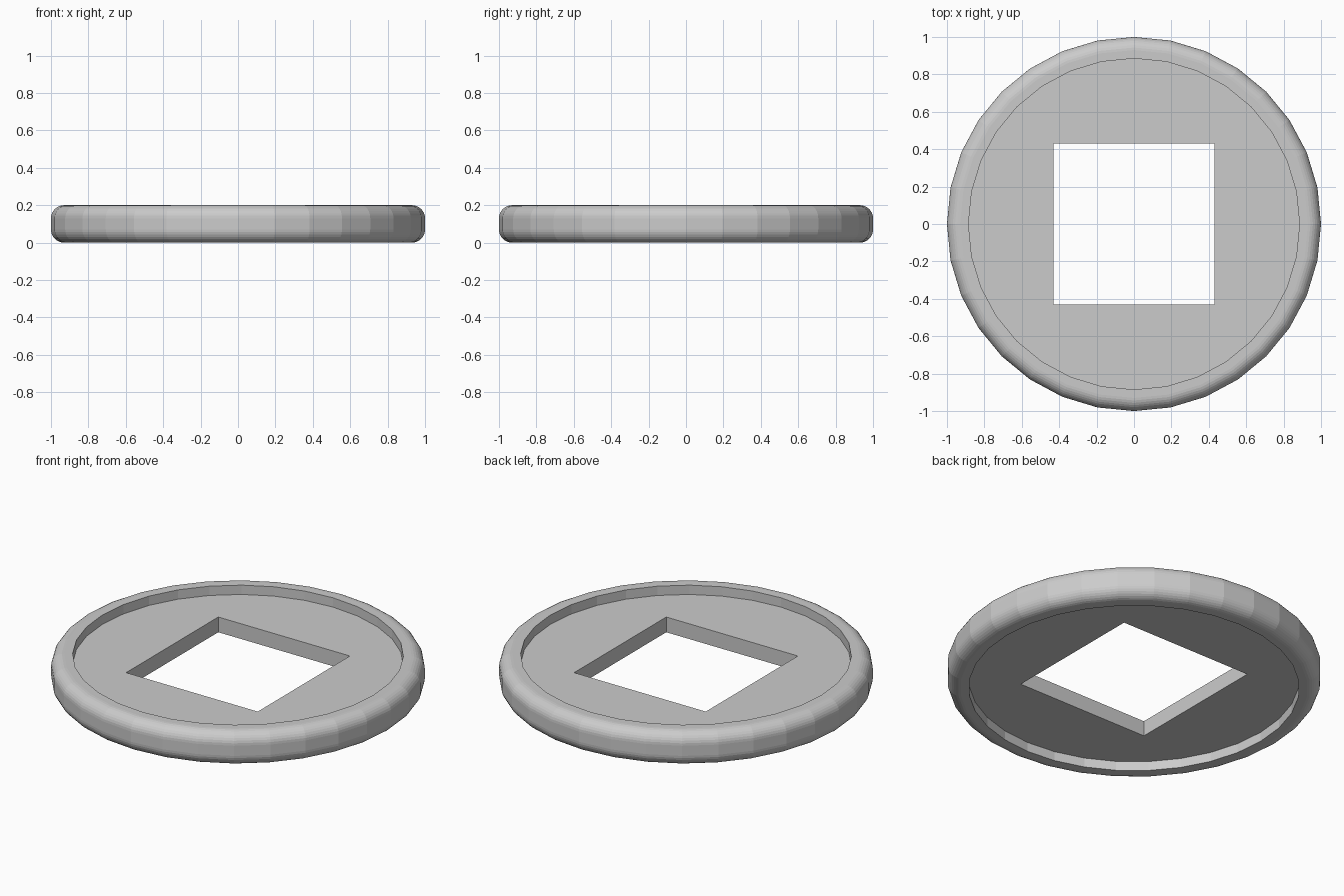
import bpy, bmesh
from math import sin, cos, pi

if "Cube" in bpy.data.objects:
    bpy.data.objects.remove(bpy.data.objects["Cube"])

SIDES = 32
HEIGHT, ROUND, STEPS = 0.2, 0.07, 8
INNER, HOLE, RECESS = 0.885, 0.43, 0.055


def ring(bm, radius, z, square=False):
    """One loop around the axis: a 32-gon or a square outline."""
    verts = []
    for i in range(SIDES):
        a = 2 * pi * i / SIDES
        x, y = cos(a), sin(a)
        k = radius / max(abs(x), abs(y)) if square else radius
        verts.append(bm.verts.new((x * k, y * k, z)))
    return verts


# Lower half of the cross-section: hole edge, recessed face, rim, rounded edge
low = [(HOLE, RECESS, True), (INNER, RECESS, False), (INNER, 0, False)]
for s in range(STEPS + 1):
    a = pi / 2 * s / STEPS
    low.append((1 - ROUND + ROUND * sin(a), ROUND - ROUND * cos(a), False))

# Mirror the profile for the upper half
profile = low + [(r, HEIGHT - z, q) for r, z, q in reversed(low)]

# Disc with raised rim and square hole
bm = bmesh.new()
rings = [ring(bm, *p) for p in profile]
for k, a in enumerate(rings):
    b = rings[(k + 1) % len(rings)]
    for i in range(SIDES):
        j = (i + 1) % SIDES
        bm.faces.new((a[i], a[j], b[j], b[i]))
bmesh.ops.recalc_face_normals(bm, faces=bm.faces)

# Merge the flat strips of the recessed faces and hole walls
bmesh.ops.dissolve_limit(bm, angle_limit=0.01, verts=bm.verts, edges=[
    e for e in bm.edges
    if all(max(abs(v.co.x), abs(v.co.y)) < HOLE + 0.001 for v in e.verts)])

mesh = bpy.data.meshes.new("holed_disc")
bm.to_mesh(mesh)
bm.free()
disc = bpy.data.objects.new("holed_disc", mesh)
bpy.context.collection.objects.link(disc)
